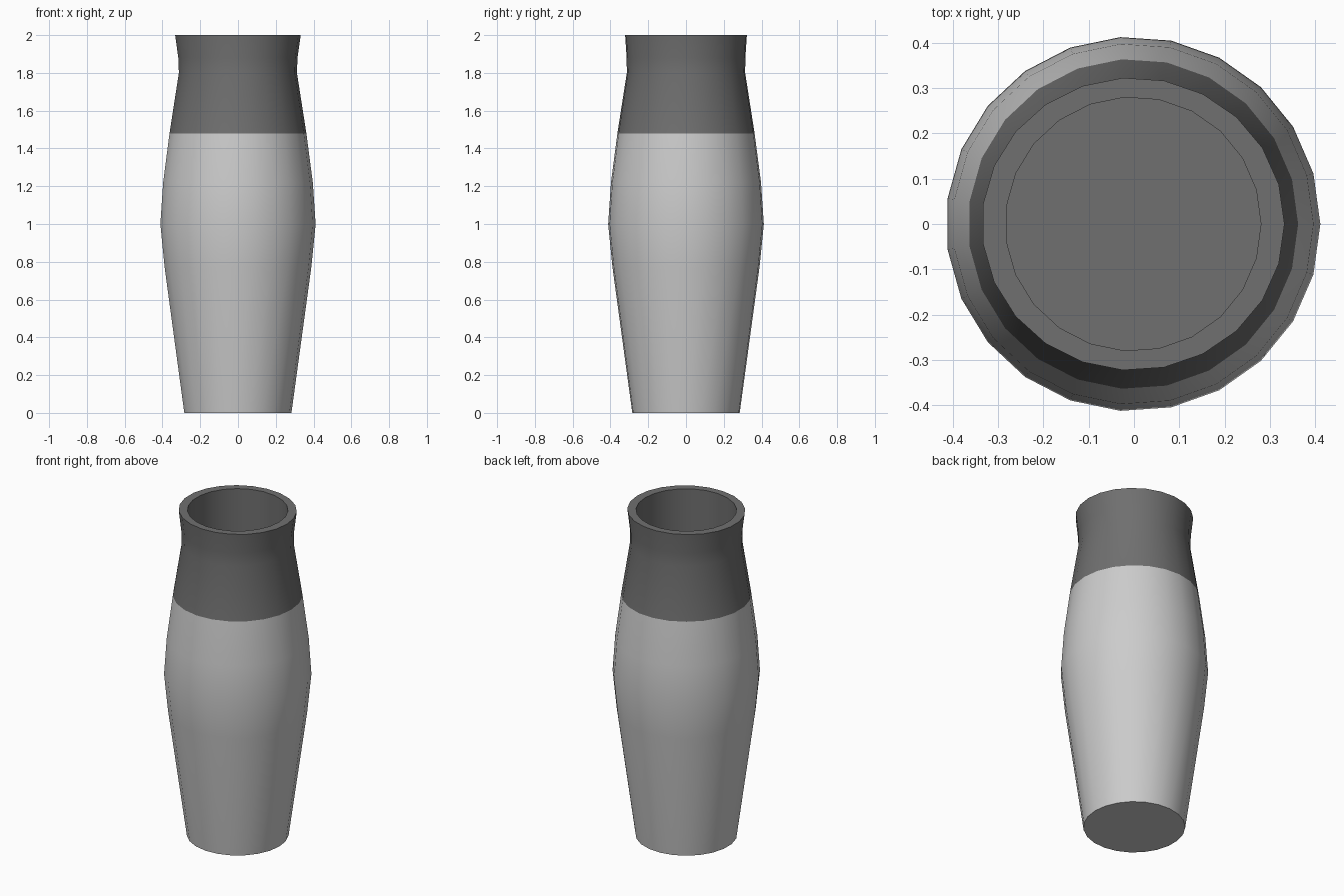
import bpy, bmesh, math

if "Cube" in bpy.data.objects:
    bpy.data.objects.remove(bpy.data.objects["Cube"])

SIDES = 23
SHIFT = -0.002  # an odd number of sides is slightly off-centre in x

dark = bpy.data.materials.new("dark_glaze")
dark.diffuse_color = (0.16, 0.16, 0.16, 1)
dark.use_nodes = True
dark.node_tree.nodes["Principled BSDF"].inputs["Base Color"].default_value = dark.diffuse_color
pale = bpy.data.materials.new("pale_glaze")
pale.diffuse_color = (0.8, 0.8, 0.8, 1)
pale.use_nodes = True
pale.node_tree.nodes["Principled BSDF"].inputs["Base Color"].default_value = pale.diffuse_color


def lathe(name, profile, material, cap_start=False, cap_end=False):
    """Sweep (x radius, y radius, z) rings into a smooth-sided shell."""
    bm = bmesh.new()
    rings = []
    for rx, ry, z in profile:
        rings.append([bm.verts.new((rx * math.cos(math.tau * i / SIDES) + SHIFT,
                                    ry * math.sin(math.tau * i / SIDES), z))
                      for i in range(SIDES)])
    for a, b in zip(rings, rings[1:]):
        for i in range(SIDES):
            j = (i + 1) % SIDES
            bm.faces.new((a[i], a[j], b[j], b[i]))
    if cap_start:
        bm.faces.new(rings[0][::-1])
    if cap_end:
        bm.faces.new(rings[-1])
    mesh = bpy.data.meshes.new(name)
    bm.to_mesh(mesh)
    bm.free()
    mesh.materials.append(material)
    obj = bpy.data.objects.new(name, mesh)
    bpy.context.collection.objects.link(obj)
    bpy.ops.object.select_all(action='DESELECT')
    obj.select_set(True)
    bpy.context.view_layer.objects.active = obj
    bpy.ops.object.shade_smooth_by_angle(angle=math.radians(30))
    return obj


# Pale belly with closed base
belly = [(0.285, 0), (0.39, 0.77), (0.413, 1.0), (0.398, 1.22), (0.364, 1.48)]
lathe("vase_body", [(r, r, z) for r, z in belly], pale, cap_start=True)

# Dark neck, slightly oval lip, flat rim, straight inner wall and floor
neck = [(0.364, 0.364, 1.48), (0.314, 0.314, 1.8), (0.317, 0.315, 1.88),
        (0.334, 0.323, 2.0), (0.282, 0.28, 2.0), (0.282, 0.28, 0.7)]
lathe("vase_neck", neck, dark, cap_end=True)
